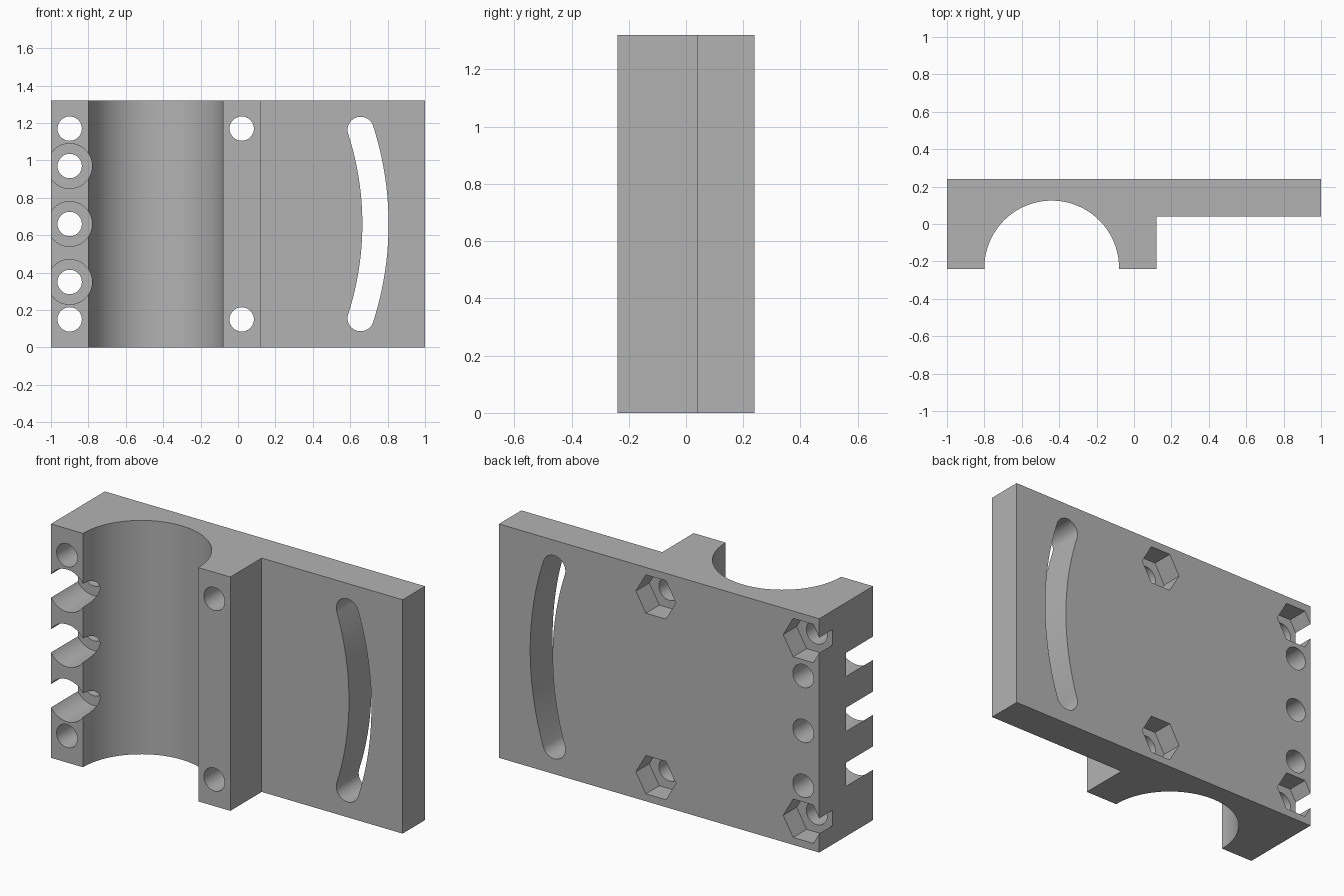
import bpy, bmesh, math
from mathutils import Vector

cube = bpy.data.objects.get("Cube")
if cube:
    bpy.data.objects.remove(cube, do_unlink=True)

HEIGHT, HALF_DEPTH = 1.32, 0.24
MID = HEIGHT / 2

grey = bpy.data.materials.new("plain grey")
grey.use_nodes = True
GREY = (0.45, 0.45, 0.45, 1)
grey.diffuse_color = GREY
grey.node_tree.nodes["Principled BSDF"].inputs["Base Color"].default_value = GREY


def extrude_outline(name, points, direction):
    """Closed prism from an outline of 3D points."""
    bm = bmesh.new()
    face = bm.faces.new([bm.verts.new(p) for p in points])
    side = bmesh.ops.extrude_face_region(bm, geom=[face])["geom"]
    moved = [v for v in side if isinstance(v, bmesh.types.BMVert)]
    bmesh.ops.translate(bm, verts=moved, vec=Vector(direction))
    bmesh.ops.recalc_face_normals(bm, faces=bm.faces)
    mesh = bpy.data.meshes.new(name)
    bm.to_mesh(mesh)
    bm.free()
    mesh.materials.append(grey)
    obj = bpy.data.objects.new(name, mesh)
    bpy.context.collection.objects.link(obj)
    return obj


def arc(cx, cy, radius, start, end, steps):
    return [(cx + radius * math.cos(a), cy + radius * math.sin(a))
            for a in (start + (end - start) * i / steps for i in range(steps + 1))]


cutters = []


def cut(name, outline, y0, y1):
    """Cutter running front to back, from an outline in x and z."""
    obj = extrude_outline(name, [(x, y0, z) for x, z in outline], (0, y1 - y0, 0))
    obj.hide_render = True
    cutters.append(obj)


def round_cut(name, x, z, radius, y0, y1, sides=48):
    cut(name, arc(x, z, radius, 0, math.tau, sides)[:-1], y0, y1)


# Clamp body and plate, with the half-round channel in the profile
channel = arc(-0.44, -0.235, 0.36, math.pi, 0, 64)
profile = [(-1, HALF_DEPTH), (-1, -HALF_DEPTH), (-0.8, -HALF_DEPTH), *channel,
           (-0.08, -HALF_DEPTH), (0.12, -HALF_DEPTH), (0.12, 0.04),
           (1, 0.04), (1, HALF_DEPTH)]
body = extrude_outline("clamp_plate", [(x, y, 0) for x, y in profile], (0, 0, HEIGHT))

# Corner bolt holes with hexagonal nut pockets in the back
for x in (-0.9, 0.02):
    for z in (MID - 0.51, MID + 0.51):
        round_cut("bolt_hole_cutter", x, z, 0.065, -0.4, 0.4)
        round_cut("nut_pocket_cutter", x, z, 0.125, 0.12, 0.4, sides=6)

# Three counterbored holes along the edge
for z in (MID - 0.31, MID, MID + 0.31):
    round_cut("edge_hole_cutter", -0.9, z, 0.065, -0.4, 0.4)
    round_cut("counterbore_cutter", -0.9, z, 0.12, -0.4, 0.0)

# Curved adjustment slot swung around the middle edge hole
swing, reach, half_width = 0.313, 1.635, 0.07
ends = [(-0.9 + reach * math.cos(a), MID + reach * math.sin(a)) for a in (swing, -swing)]
slot = (arc(-0.9, MID, reach + half_width, -swing, swing, 40)
        + arc(*ends[0], half_width, swing, swing + math.pi, 20)[1:-1]
        + arc(-0.9, MID, reach - half_width, swing, -swing, 40)
        + arc(*ends[1], half_width, math.pi - swing, math.tau - swing, 20)[1:-1])
cut("slot_cutter", slot, -0.4, 0.4)

# Carve the body, then drop the cutters
for cutter in cutters:
    mod = body.modifiers.new(cutter.name, "BOOLEAN")
    mod.operation, mod.solver, mod.object = "DIFFERENCE", "EXACT", cutter
bpy.context.view_layer.update()
carved = bpy.data.meshes.new_from_object(
    body.evaluated_get(bpy.context.evaluated_depsgraph_get()))
body.modifiers.clear()
body.data = carved
carved.materials.clear()
carved.materials.append(grey)
for cutter in cutters:
    bpy.data.objects.remove(cutter, do_unlink=True)

bpy.ops.object.select_all(action="DESELECT")
body.select_set(True)
bpy.context.view_layer.objects.active = body
bpy.ops.object.shade_smooth_by_angle(angle=math.radians(30))
